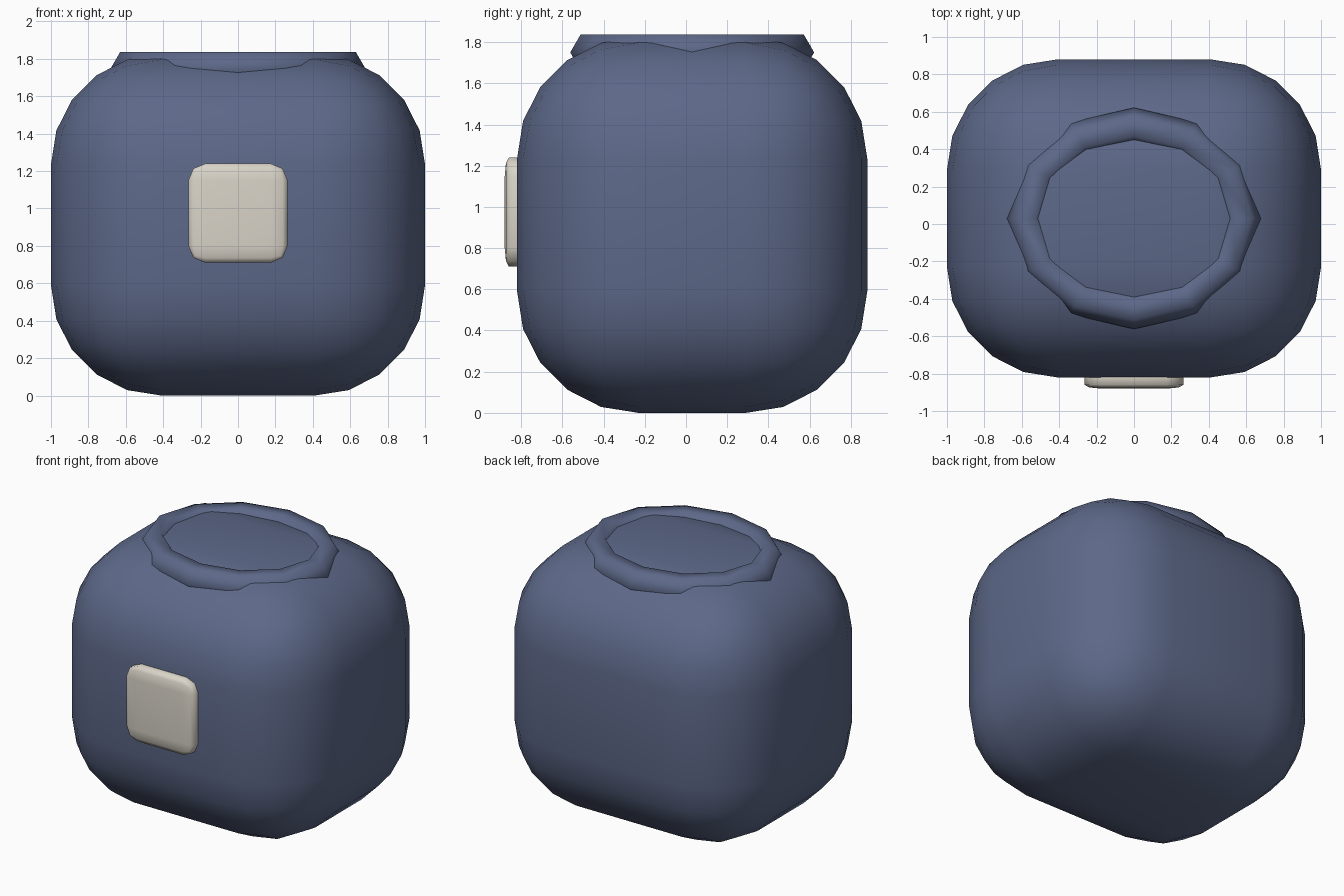
import bpy, bmesh, math

if "Cube" in bpy.data.objects:
    bpy.data.objects.remove(bpy.data.objects["Cube"])


def material(name, rgb):
    m = bpy.data.materials.new(name)
    m.diffuse_color = (*rgb, 1)
    m.use_nodes = True
    m.node_tree.nodes["Principled BSDF"].inputs["Base Color"].default_value = m.diffuse_color
    return m


def add_object(name, bm, mat):
    bmesh.ops.recalc_face_normals(bm, faces=bm.faces)
    for f in bm.faces:
        f.smooth = True
    mesh = bpy.data.meshes.new(name)
    bm.to_mesh(mesh)
    bm.free()
    mesh.materials.append(mat)
    ob = bpy.data.objects.new(name, mesh)
    bpy.context.collection.objects.link(ob)
    return ob


def rounded_box(name, size, centre, radius, segments, mat, stretch_y=1.0):
    # Box bevelled on every edge; stretch_y squashes the rounding in depth
    bm = bmesh.new()
    bmesh.ops.create_cube(bm, size=1)
    bmesh.ops.scale(bm, verts=bm.verts, vec=(size[0], size[1] / stretch_y, size[2]))
    bmesh.ops.bevel(bm, geom=bm.edges[:], offset=radius, segments=segments,
                    profile=0.5, affect='EDGES')
    bmesh.ops.scale(bm, verts=bm.verts, vec=(1, stretch_y, 1))
    bmesh.ops.translate(bm, verts=bm.verts, vec=centre)
    return add_object(name, bm, mat)


def oval_ring(name, rx, ry, r, centre, sides, minor, mat):
    # Constant thickness tube following an oval
    bm = bmesh.new()
    rings = []
    for i in range(sides):
        a = math.tau * i / sides
        row = []
        for j in range(minor):
            b = math.tau * j / minor
            d = r * math.cos(b)
            row.append(bm.verts.new((centre[0] + (rx + d) * math.cos(a),
                                     centre[1] + (ry + d) * math.sin(a),
                                     centre[2] + r * math.sin(b))))
        rings.append(row)
    for i in range(sides):
        p, q = rings[i], rings[(i + 1) % sides]
        for j in range(minor):
            k = (j + 1) % minor
            bm.faces.new((p[j], q[j], q[k], p[k]))
    return add_object(name, bm, mat)


navy = material("navy", (0.11, 0.14, 0.25))
cream = material("cream", (0.70, 0.66, 0.58))

# Soft cube body
rounded_box("body", (2.0, 1.70, 1.825), (0, 0.03, 0.9125), 0.59, 5, navy)
# Raised rim sunk into the top
oval_ring("top_rim", 0.58, 0.492, 0.1, (0, 0.03, 1.75), 12, 6, navy)
# Small pad on the front
rounded_box("front_pad", (0.53, 0.12, 0.53), (0, -0.82, 0.975), 0.09, 2, cream, 0.226)
